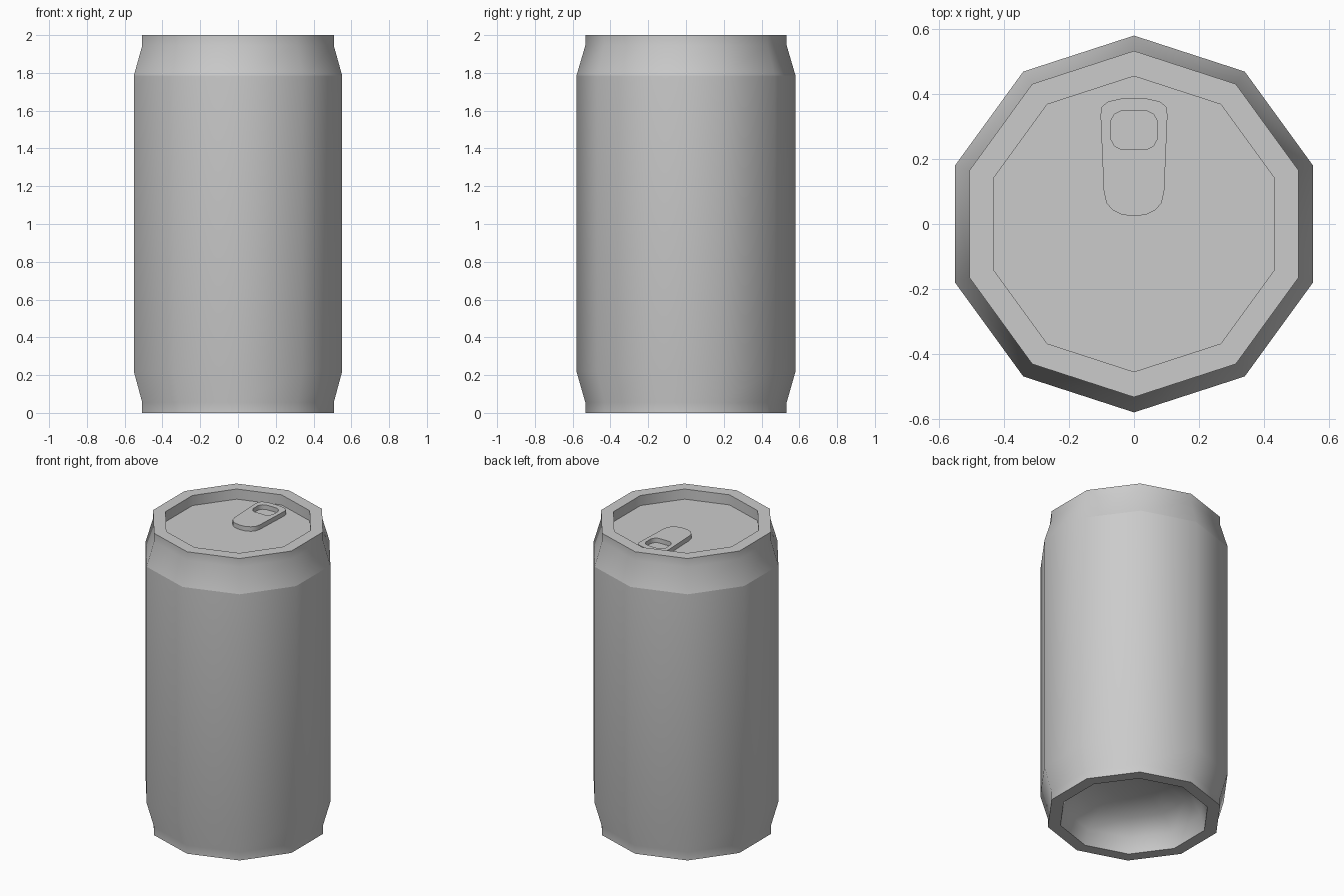
import bpy, bmesh, math
from math import sin, cos, pi

if "Cube" in bpy.data.objects:
    bpy.data.objects.remove(bpy.data.objects["Cube"])

SIDES = 10
FLOOR_Z = 1.933

# can body: (radius, height, crease?) from the underside dome to the recessed lid
profile = [(0.18, 0.22, False), (0.33, 0.18, False), (0.43, 0.10, False),
           (0.455, 0.0, True), (0.533, 0.0, True), (0.533, 0.055, False),
           (0.58, 0.22, False), (0.58, 1.785, True), (0.533, 1.945, False),
           (0.533, 2.0, True), (0.455, 2.0, True), (0.455, FLOOR_Z, True)]

bm = bmesh.new()
rings = []
for r, z, _ in profile:
    rings.append([bm.verts.new((r * sin(2 * pi * i / SIDES), -r * cos(2 * pi * i / SIDES), z))
                  for i in range(SIDES)])
for a, b in zip(rings, rings[1:]):
    for i in range(SIDES):
        j = (i + 1) % SIDES
        bm.faces.new((a[i], a[j], b[j], b[i]))
# lid floor and dome centre
bm.faces.new(rings[-1])
tip = bm.verts.new((0, 0, 0.23))
for i in range(SIDES):
    bm.faces.new((rings[0][(i + 1) % SIDES], rings[0][i], tip))
bmesh.ops.recalc_face_normals(bm, faces=bm.faces)
for f in bm.faces:
    f.smooth = True
# creased rings
for ring, (_, _, crease) in zip(rings, profile):
    if crease:
        for i in range(SIDES):
            bm.edges.get((ring[i], ring[(i + 1) % SIDES])).smooth = False
mesh = bpy.data.meshes.new("can_body")
bm.to_mesh(mesh)
bm.free()
bpy.context.collection.objects.link(bpy.data.objects.new("can_body", mesh))


def mirrored(right_half):
    """Close an outline by mirroring its right half over x = 0."""
    return right_half + [(-x, y) for x, y in reversed(right_half) if x > 0]


# pull tab: rounded outline with a finger hole
outline = mirrored([(0, 0.025), (0.035, 0.028), (0.065, 0.042), (0.085, 0.065), (0.093, 0.10),
                    (0.103, 0.335), (0.10, 0.36), (0.08, 0.377), (0.04, 0.386), (0, 0.388)])
hole = mirrored([(0, 0.23), (0.04, 0.23), (0.06, 0.24), (0.073, 0.265),
                 (0.073, 0.315), (0.06, 0.338), (0.04, 0.348), (0, 0.35)])
curve = bpy.data.curves.new("pull_tab", 'CURVE')
curve.dimensions = '2D'
curve.fill_mode = 'BOTH'
curve.extrude = 0.015
for pts in (outline, hole):
    s = curve.splines.new('POLY')
    s.points.add(len(pts) - 1)
    for p, (x, y) in zip(s.points, pts):
        p.co = (x, y, 0, 1)
    s.use_cyclic_u = True
tab = bpy.data.objects.new("pull_tab", curve)
tab.location.z = FLOOR_Z + 0.015
bpy.context.collection.objects.link(tab)
bpy.context.view_layer.objects.active = tab
tab.select_set(True)
bpy.ops.object.convert(target='MESH')
bpy.ops.object.shade_smooth_by_angle(angle=math.radians(40))
